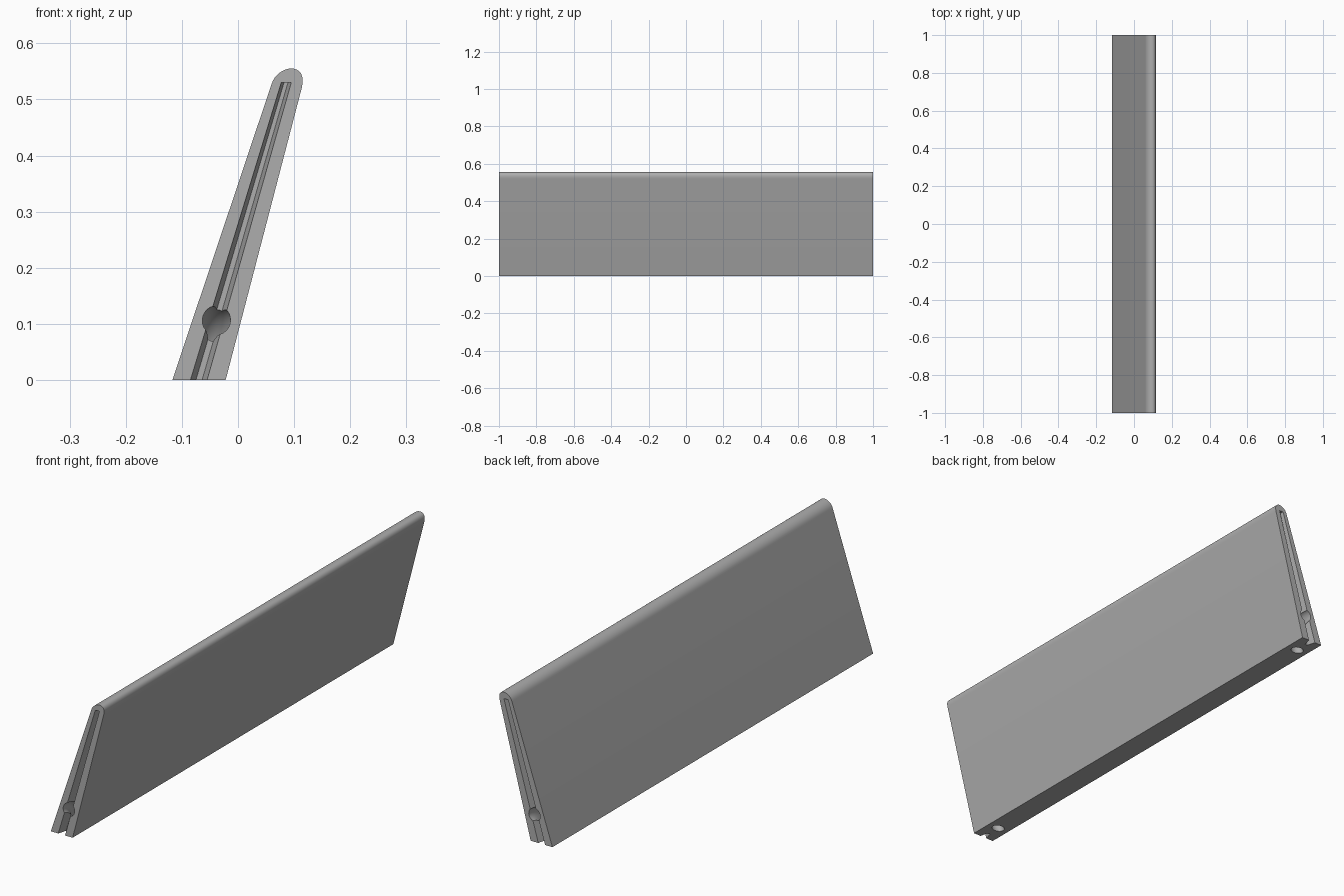
import bpy, bmesh, math
from mathutils import Matrix

cube = bpy.data.objects.get("Cube")
if cube:
    bpy.data.objects.remove(cube)

grey = bpy.data.materials.new("plain grey")
grey.use_nodes = True
tone = (0.42, 0.42, 0.42, 1)
grey.diffuse_color = tone
grey.node_tree.nodes["Principled BSDF"].inputs["Base Color"].default_value = tone


def make_object(name, bm):
    bmesh.ops.recalc_face_normals(bm, faces=bm.faces[:])
    mesh = bpy.data.meshes.new(name)
    bm.to_mesh(mesh)
    bm.free()
    mesh.materials.append(grey)
    obj = bpy.data.objects.new(name, mesh)
    bpy.context.collection.objects.link(obj)
    return obj


def loft(name, near, near_y, far, far_y):
    """Closed solid between two matching x-z outlines."""
    bm = bmesh.new()
    a = [bm.verts.new((x, near_y, z)) for x, z in near]
    b = [bm.verts.new((x, far_y, z)) for x, z in far]
    bm.faces.new(a)
    bm.faces.new(b)
    for i in range(len(a)):
        j = (i + 1) % len(a)
        bm.faces.new((a[i], a[j], b[j], b[i]))
    return make_object(name, bm)


# Leaning panel with a rounded top edge
left_foot, right_foot = (-0.117, 0), (-0.022, 0)
left_top, right_top = (0.060, 0.528), (0.1135, 0.520)
control = [left_top, (0.071, 0.562), (0.126, 0.569), right_top]
cap = []
for i in range(17):
    t = i / 16
    w = ((1 - t) ** 3, 3 * t * (1 - t) ** 2, 3 * t * t * (1 - t), t ** 3)
    cap.append(tuple(sum(k * p[a] for k, p in zip(w, control)) for a in (0, 1)))
outline = [left_foot] + cap + [right_foot]
panel = loft("leaning_panel", outline, -1, outline, 1)


def slot(low_x0, low_x1, top_x0, top_x1, top=0.53):
    """Slot outline, carried a little below the foot."""
    drop = 0.02
    k0, k1 = (top_x0 - low_x0) / top, (top_x1 - low_x1) / top
    return [(low_x0 - k0 * drop, -drop), (low_x1 - k1 * drop, -drop),
            (top_x1, top), (top_x0, top)]


wide = slot(-0.085, -0.055, 0.077, 0.095)
narrow = slot(-0.075, -0.064, 0.082, 0.089)
cutters = []
for side, label in ((-1, "front"), (1, "back")):
    # Tapered groove in the panel end
    cutters.append(loft(label + "_groove_cutter", wide, side * 1.0005, narrow, side * 0.965))

    # Curved passage from the panel end down through the foot
    bm = bmesh.new()
    segs, ring = 64, 24
    rows = []
    for i in range(segs):
        a = math.tau * i / segs
        row = []
        for j in range(ring):
            b = math.tau * j / ring
            r = 1 + 0.235 * math.cos(b)
            row.append(bm.verts.new((0.025 * math.sin(b), 0.09 * r * math.cos(a), 0.111 * r * math.sin(a))))
        rows.append(row)
    for i in range(segs):
        for j in range(ring):
            p, q, k = rows[i], rows[(i + 1) % segs], (j + 1) % ring
            bm.faces.new((p[j], q[j], q[k], p[k]))
    lean = math.atan2(0.157, 0.53)
    bm.transform(Matrix.Translation((-0.070, side, 0)) @ Matrix.Rotation(lean, 4, 'Y'))
    cutters.append(make_object(label + "_passage_cutter", bm))

for cutter in cutters:
    cutter.hide_render = True
    mod = panel.modifiers.new(cutter.name, 'BOOLEAN')
    mod.operation = 'DIFFERENCE'
    mod.solver = 'EXACT'
    mod.object = cutter

# Apply the cuts and shade the curves smooth
bpy.context.view_layer.objects.active = panel
panel.select_set(True)
for mod in list(panel.modifiers):
    bpy.ops.object.modifier_apply(modifier=mod.name)
for cutter in cutters:
    bpy.data.objects.remove(cutter)
bpy.ops.object.select_all(action='DESELECT')
panel.select_set(True)
bpy.ops.object.shade_smooth_by_angle(angle=math.radians(30))
